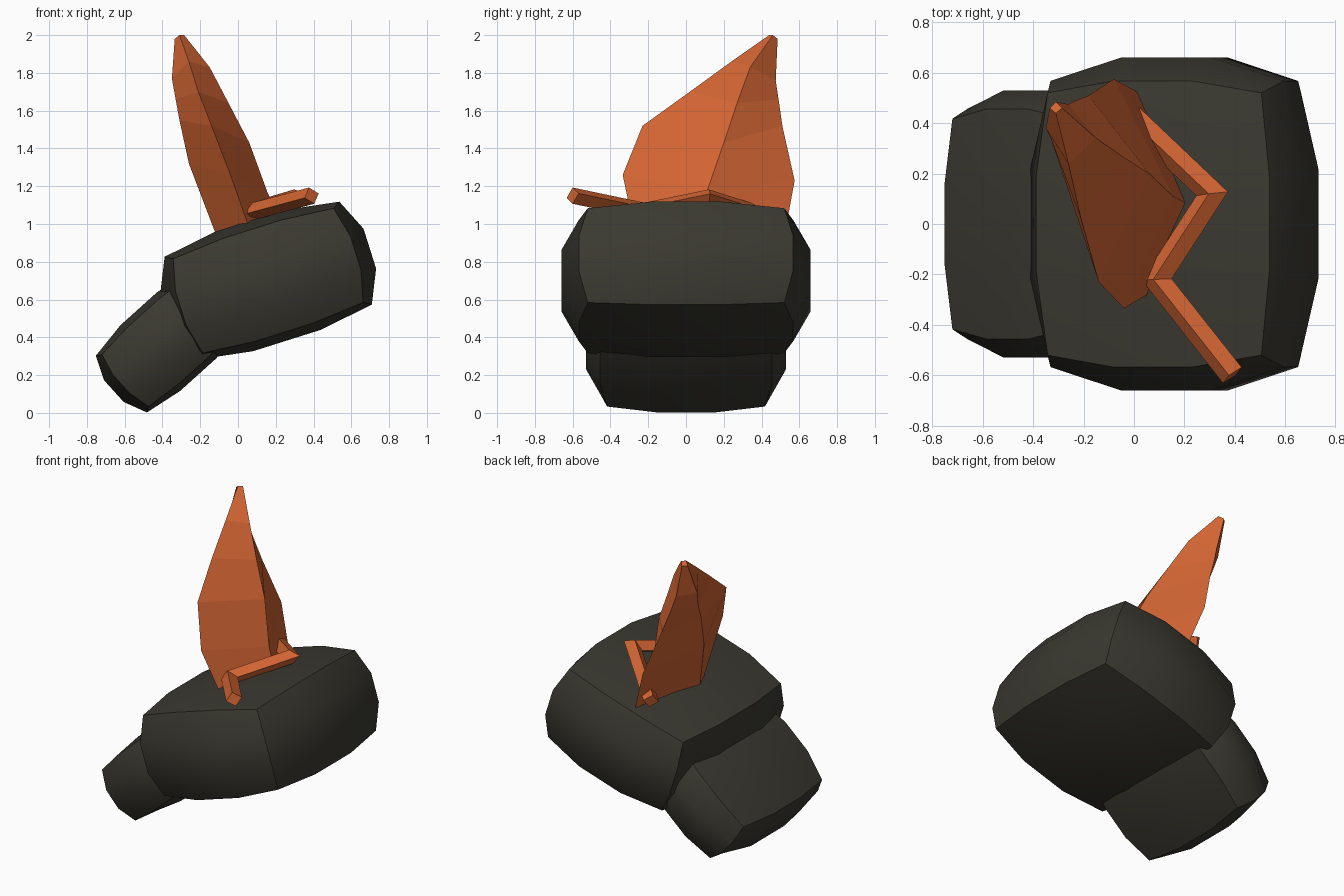
import bpy, bmesh, math
from mathutils import Vector, Matrix

if "Cube" in bpy.data.objects:
    bpy.data.objects.remove(bpy.data.objects["Cube"])


def material(name, rgb):
    m = bpy.data.materials.new(name)
    m.diffuse_color = (*rgb, 1)
    m.use_nodes = True
    m.node_tree.nodes["Principled BSDF"].inputs["Base Color"].default_value = m.diffuse_color
    return m


CHARCOAL = material("charcoal", (0.042, 0.040, 0.030))
ORANGE = material("burnt_orange", (0.65, 0.13, 0.033))


def finish(name, bm, mat):
    bmesh.ops.recalc_face_normals(bm, faces=bm.faces)
    me = bpy.data.meshes.new(name)
    bm.to_mesh(me)
    bm.free()
    me.materials.append(mat)
    ob = bpy.data.objects.new(name, me)
    bpy.context.collection.objects.link(ob)
    return ob


def bulged_block(name, center, half, tilt):
    """Cube with 3x3 faces, partly spherified, then stretched and tilted about y."""
    bm = bmesh.new()
    bmesh.ops.create_cube(bm, size=2)
    bmesh.ops.subdivide_edges(bm, edges=bm.edges[:], cuts=2, use_grid_fill=True)
    q = 1.56
    unit = 1 + q / Vector((1, 1 / 3, 1 / 3)).length
    for v in bm.verts:
        v.co *= (1 + q / v.co.length) / unit
    bm.transform(Matrix.Translation(center)
                 @ Matrix.Rotation(-math.radians(tilt), 4, 'Y')
                 @ Matrix.Diagonal((*half, 1)))
    ob = finish(name, bm, CHARCOAL)
    bpy.ops.object.select_all(action='DESELECT')
    bpy.context.view_layer.objects.active = ob
    ob.select_set(True)
    bpy.ops.object.shade_smooth_by_angle(angle=math.radians(40))


def loft(name, rings, mat):
    """Skin closed rings of equal length and cap both ends."""
    bm = bmesh.new()
    vs = [[bm.verts.new(p) for p in r] for r in rings]
    n = len(vs[0])
    for a, b in zip(vs, vs[1:]):
        for i in range(n):
            j = (i + 1) % n
            bm.faces.new((a[i], a[j], b[j], b[i]))
    bm.faces.new(vs[0])
    bm.faces.new(vs[-1])
    return finish(name, bm, mat)


# Stone blocks
bulged_block("large_block", (0.16, 0, 0.70), (0.564, 0.66, 0.332), 17.5)
bulged_block("small_block", (-0.368, 0, 0.377), (0.39, 0.53, 0.235), 42)

# Leaning shard: four edge paths from the buried base to the tip
south = [(0.07, -0.27, 0.95), (-0.04, -0.335, 1.26), (-0.14, -0.23, 1.52),
         (-0.21, 0.02, 1.70), (-0.26, 0.24, 1.86), (-0.31, 0.44, 2.0)]
east = [(0.23, 0.07, 1.0), (0.155, 0.11, 1.17), (0.06, 0.20, 1.43),
        (-0.05, 0.27, 1.64), (-0.15, 0.34, 1.83), (-0.285, 0.46, 2.0)]
north = [(0.02, 0.52, 0.93), (-0.08, 0.575, 1.23), (-0.18, 0.51, 1.52),
         (-0.23, 0.49, 1.66), (-0.26, 0.475, 1.76), (-0.31, 0.485, 1.98)]
west = [(-0.10, 0.0, 0.90), (-0.26, 0.18, 1.32), (-0.31, 0.28, 1.55),
        (-0.33, 0.34, 1.66), (-0.35, 0.38, 1.77), (-0.335, 0.46, 1.98)]
loft("shard", list(zip(south, east, north, west)), ORANGE)

# Zigzag bar with a diamond section and mitred corners
path = [Vector(p) for p in ((0.39, -0.60, 1.15), (0.09, -0.22, 1.07),
                            (0.31, 0.12, 1.14), (-0.09, 0.50, 1.02))]
up = Vector((-0.3, 0, 0.954))
rings = []
for i, p in enumerate(path):
    d_in = (p - path[max(i - 1, 0)]).normalized()
    d_out = (path[min(i + 1, len(path) - 1)] - p).normalized()
    side = (d_in + d_out).cross(up).normalized()
    d = d_out if d_out.length > 0 else d_in
    miter = 0.05 / max(abs(d.cross(up).normalized().dot(side)), 0.3)
    rings.append([p + side * miter, p + up * 0.045, p - side * miter, p - up * 0.045])
loft("zigzag_bar", rings, ORANGE)
